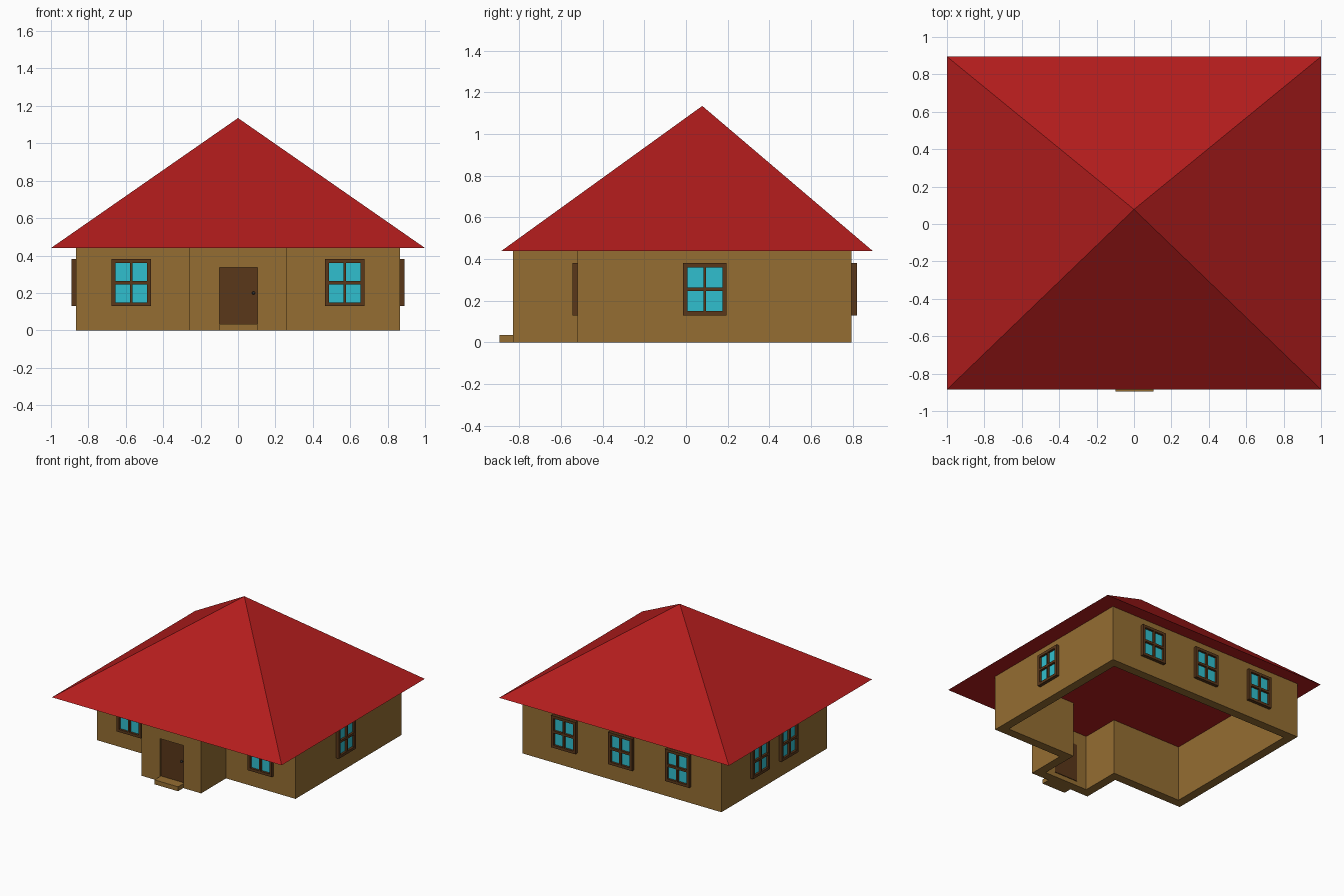
import bpy, bmesh
from math import radians
from mathutils import Matrix, Vector

if "Cube" in bpy.data.objects:
    bpy.data.objects.remove(bpy.data.objects["Cube"])


def material(name, rgb):
    m = bpy.data.materials.new(name)
    m.diffuse_color = (*rgb, 1)
    m.use_nodes = True
    m.node_tree.nodes["Principled BSDF"].inputs["Base Color"].default_value = m.diffuse_color
    return m


WALL = material("ochre_wall", (0.30, 0.155, 0.032))
ROOF = material("red_roof", (0.45, 0.012, 0.012))
WOOD = material("dark_wood", (0.10, 0.038, 0.010))
GLASS = material("blue_glass", (0.03, 0.52, 0.62))
METAL = material("dark_metal", (0.03, 0.03, 0.03))


def finish(name, bm, mat):
    bmesh.ops.recalc_face_normals(bm, faces=bm.faces)
    me = bpy.data.meshes.new(name)
    bm.to_mesh(me)
    bm.free()
    if mat:
        me.materials.append(mat)
    ob = bpy.data.objects.new(name, me)
    bpy.context.collection.objects.link(ob)
    return ob


def add_box(bm, lo, hi):
    lo, hi = Vector(lo), Vector(hi)
    size = Matrix.Diagonal((*(hi - lo), 1))
    bmesh.ops.create_cube(bm, size=1, matrix=Matrix.Translation((lo + hi) / 2) @ size)


def boxes(name, mat, *spans):
    bm = bmesh.new()
    for lo, hi in spans:
        add_box(bm, lo, hi)
    return finish(name, bm, mat)


# Walls: T-shaped plan with a projecting entrance, open underneath
def plan(t):
    x, back, front, px, pf = 0.865 - t, 0.795 - t, -0.52 + t, 0.26 - t, -0.83 + t
    half = [(px, pf), (px, front), (x, front), (x, back)]
    return half + [(-a, b) for a, b in reversed(half)]


bm = bmesh.new()
outer, inner = plan(0), plan(0.07)
rings = [[bm.verts.new((*p, z)) for p in pts]
         for pts, z in ((outer, 0), (outer, 0.44), (inner, 0.44), (inner, 0))]
for r in range(4):
    a, b = rings[r], rings[(r + 1) % 4]
    for i in range(8):
        j = (i + 1) % 8
        bm.faces.new((a[i], a[j], b[j], b[i]))
walls = finish("walls", bm, WALL)

# Doorway opening
cutter = boxes("doorway_cutter", None, ((-0.1, -0.95, 0.035), (0.105, -0.70, 0.335)))
cutter.hide_render = True
cutter.hide_viewport = True
cut = walls.modifiers.new("doorway", "BOOLEAN")
cut.operation = "DIFFERENCE"
cut.solver = "EXACT"
cut.object = cutter

# Door, knob and doorstep
boxes("door", WOOD, ((-0.1, -0.815, 0.035), (0.105, -0.755, 0.335)))
bm = bmesh.new()
bmesh.ops.create_uvsphere(bm, u_segments=12, v_segments=8, radius=0.009,
                          matrix=Matrix.Translation((0.083, -0.82, 0.20)))
finish("door_knob", bm, METAL)
boxes("doorstep", WALL, ((-0.1, -0.895, 0), (0.105, -0.83, 0.035)))

# Hipped roof with a flat underside
bm = bmesh.new()
base = [bm.verts.new((x, y, 0.44)) for x, y in
        ((-1, -0.885), (1, -0.885), (1, 0.895), (-1, 0.895))]
apex = bm.verts.new((0, 0.078, 1.135))
bm.faces.new(base)
for i in range(4):
    bm.faces.new((base[i], base[(i + 1) % 4], apex))
finish("roof", bm, ROOF)


# Four-pane windows, modelled facing -y and turned to suit each wall
def window(name, x, y, angle):
    w, h, d, b = 0.105, 0.126, 0.025, 0.021
    bars = [((-w, -d, -h), (-w + b, 0, h)), ((w - b, -d, -h), (w, 0, h)),
            ((-w + b, -d, h - b), (w - b, 0, h)), ((-w + b, -d, -h), (w - b, 0, -h + b)),
            ((-0.007, -d, -h + b), (0.007, 0, h - b)),
            ((-w + b, -d, -0.009), (-0.007, 0, 0.009)),
            ((0.007, -d, -0.009), (w - b, 0, 0.009))]
    pane = ((-w + b, -0.008, -h + b), (w - b, -0.001, h - b))
    for ob in (boxes(name + "_frame", WOOD, *bars), boxes(name + "_glass", GLASS, pane)):
        ob.location = (x, y, 0.255)
        ob.rotation_euler.z = radians(angle)


for i, x in enumerate((-0.57, 0.57)):
    window(f"front_window_{i + 1}", x, -0.52, 0)
for i, x in enumerate((-0.495, 0, 0.495)):
    window(f"back_window_{i + 1}", x, 0.795, 180)
window("right_window", 0.865, 0.09, 90)
for i, y in enumerate((-0.025, 0.33)):
    window(f"left_window_{i + 1}", -0.865, y, -90)
